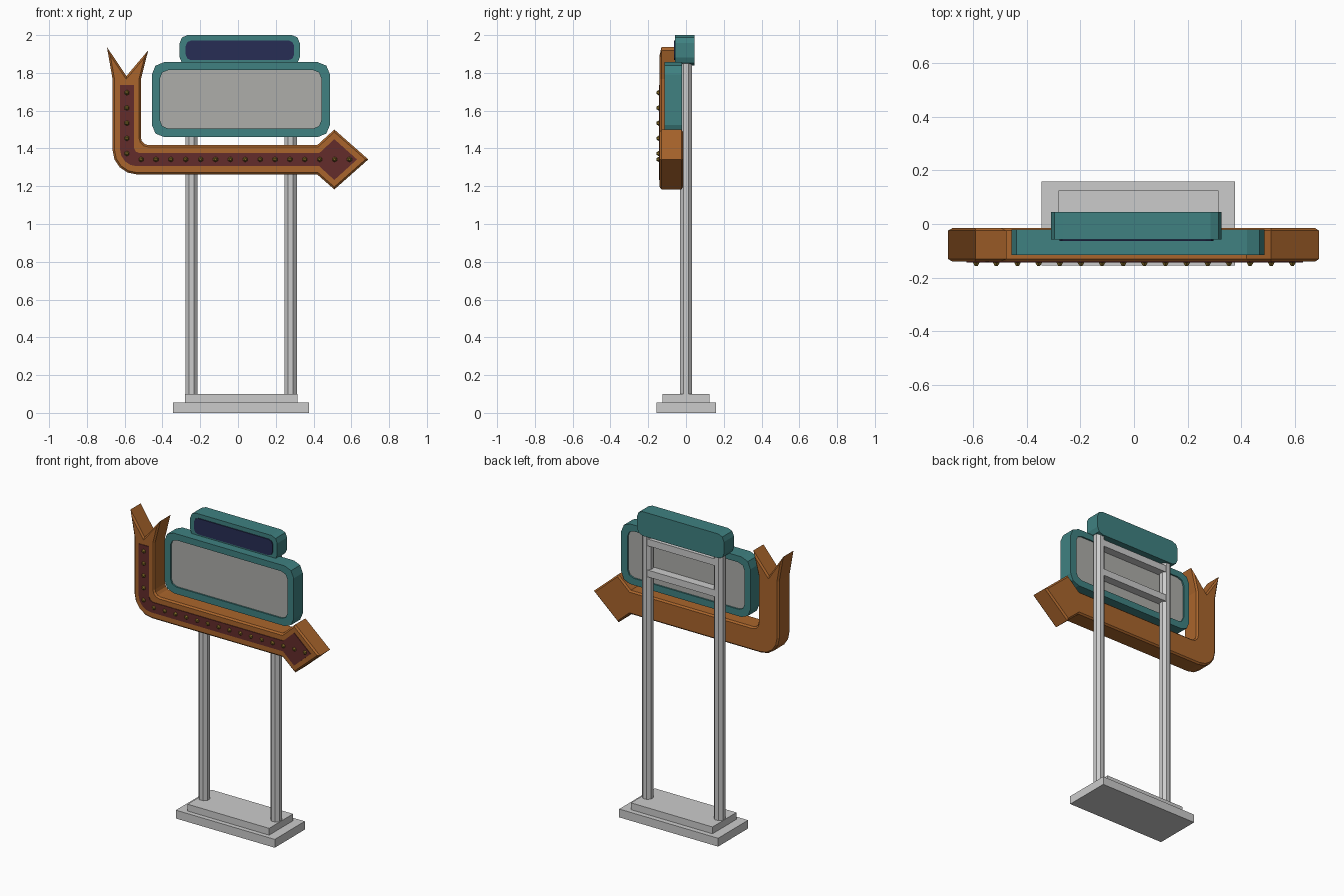
import bpy, bmesh, math

if "Cube" in bpy.data.objects:
    bpy.data.objects.remove(bpy.data.objects["Cube"])


def material(name, rgb):
    m = bpy.data.materials.new(name)
    m.diffuse_color = (*rgb, 1)
    m.use_nodes = True
    m.node_tree.nodes["Principled BSDF"].inputs["Base Color"].default_value = m.diffuse_color
    return m


TEAL = material("teal_paint", (0.05, 0.22, 0.22))
ORANGE = material("orange_paint", (0.40, 0.13, 0.025))
MAROON = material("maroon_paint", (0.125, 0.025, 0.024))
NAVY = material("navy_panel", (0.02, 0.027, 0.09))
PALE = material("pale_panel", (0.42, 0.42, 0.40))
BULB = material("bulb_amber", (0.22, 0.14, 0.02))


def finish(name, bm, mat=None):
    bmesh.ops.recalc_face_normals(bm, faces=bm.faces)
    me = bpy.data.meshes.new(name)
    bm.to_mesh(me)
    bm.free()
    ob = bpy.data.objects.new(name, me)
    bpy.context.collection.objects.link(ob)
    if mat:
        me.materials.append(mat)
    return ob


def arc(cx, cz, rx, rz, a0, a1, n):
    pts = []
    for i in range(n + 1):
        a = math.radians(a0 + (a1 - a0) * i / n)
        pts.append((cx + rx * math.cos(a), cz + rz * math.sin(a)))
    return pts


def rounded(x0, x1, z0, z1, r, n=2):
    return (arc(x1 - r, z1 - r, r, r, 0, 90, n) + arc(x0 + r, z1 - r, r, r, 90, 180, n)
            + arc(x0 + r, z0 + r, r, r, 180, 270, n) + arc(x1 - r, z0 + r, r, r, 270, 360, n))


def prism(name, pts, y0, y1, mat=None, bevel=0):
    """Extrude an x-z outline from y0 to y1, optionally chamfering both rims."""
    bm = bmesh.new()
    rings = [[bm.verts.new((x, y, z)) for x, z in pts] for y in (y0 + bevel, y1 - bevel)]
    caps = [bm.faces.new(rings[0]), bm.faces.new(rings[1])]
    n = len(pts)
    for i in range(n):
        j = (i + 1) % n
        bm.faces.new((rings[0][i], rings[0][j], rings[1][j], rings[1][i]))
    bmesh.ops.recalc_face_normals(bm, faces=bm.faces)
    if bevel:
        for cap in caps:
            bmesh.ops.inset_region(bm, faces=[cap], thickness=bevel, depth=bevel,
                                   use_even_offset=True)
    return finish(name, bm, mat)


def frame(name, outer, inner, y0, y1, mat):
    """Open ring between two outlines with equal point counts."""
    bm = bmesh.new()
    loops = [[bm.verts.new((x, y, z)) for x, z in pts]
             for pts, y in ((outer, y0), (outer, y1), (inner, y1), (inner, y0))]
    n = len(outer)
    for k in range(4):
        a, b = loops[k], loops[(k + 1) % 4]
        for i in range(n):
            j = (i + 1) % n
            bm.faces.new((a[i], a[j], b[j], b[i]))
    return finish(name, bm, mat)


def box(name, x0, x1, y0, y1, z0, z1):
    return prism(name, [(x0, z0), (x1, z0), (x1, z1), (x0, z1)], y0, y1)


# stepped base
box("base_slab", -0.345, 0.377, -0.155, 0.158, 0, 0.055)
box("base_step", -0.281, 0.315, -0.125, 0.125, 0.055, 0.10)

# octagonal posts
for side, x in (("left", -0.246), ("right", 0.279)):
    bpy.ops.mesh.primitive_cylinder_add(vertices=8, radius=0.035, depth=1.78,
                                        location=(x, 0, 0.98),
                                        rotation=(0, 0, math.pi / 8))
    bpy.context.object.name = side + "_post"

# cross bars behind the main panel
for label, z in (("upper", 1.775), ("lower", 1.57)):
    box(label + "_cross_bar", -0.246, 0.279, -0.025, 0.03, z, z + 0.045)

# main sign
inner = (-0.414, 0.442, 1.505, 1.815)
frame("main_sign_frame", rounded(-0.456, 0.487, 1.46, 1.857, 0.065),
      rounded(*inner, 0.045), -0.115, -0.02, TEAL)
prism("main_sign_panel", rounded(*inner, 0.045), -0.105, -0.03, PALE)

# top sign
prism("top_sign_box", rounded(-0.309, 0.327, 1.84, 2.0, 0.042), -0.058, 0.045, TEAL)
prism("top_sign_panel", rounded(-0.277, 0.297, 1.867, 1.972, 0.03), -0.064, -0.05, NAVY)

# arrow body with forked tail and pointed head
body = [(-0.591, 1.783), (-0.694, 1.937), (-0.664, 1.767)]
body += arc(-0.534, 1.392, 0.13, 0.13, 180, 270, 4)
body += [(0.42, 1.262), (0.51, 1.183), (0.69, 1.342), (0.51, 1.50), (0.42, 1.418)]
body += arc(-0.475, 1.457, 0.039, 0.039, 270, 180, 3)
body += [(-0.514, 1.767), (-0.475, 1.92)]
prism("arrow_body", body, -0.14, -0.015, ORANGE, bevel=0.01)

# raised face plate on the arrow
plate = [(-0.551, 1.735), (-0.625, 1.735)]
plate += arc(-0.535, 1.396, 0.09, 0.09, 180, 270, 4)
plate += [(0.43, 1.306), (0.51, 1.233), (0.63, 1.342), (0.51, 1.449), (0.43, 1.375)]
plate += arc(-0.521, 1.405, 0.03, 0.03, 270, 180, 2)
prism("arrow_face", plate, -0.144, -0.13, MAROON)

# bulbs along the arrow
spots = [(-0.588, 1.695 - 0.0805 * i) for i in range(5)]
spots += [(-0.513 + 0.0788 * i, 1.342) for i in range(15)]
for i, (x, z) in enumerate(spots):
    bpy.ops.mesh.primitive_cone_add(vertices=6, radius1=0.016, radius2=0.006, depth=0.016,
                                    location=(x, -0.149, z), rotation=(math.pi / 2, 0, 0))
    bpy.context.object.name = f"bulb_{i + 1}"
    bpy.context.object.data.materials.append(BULB)
